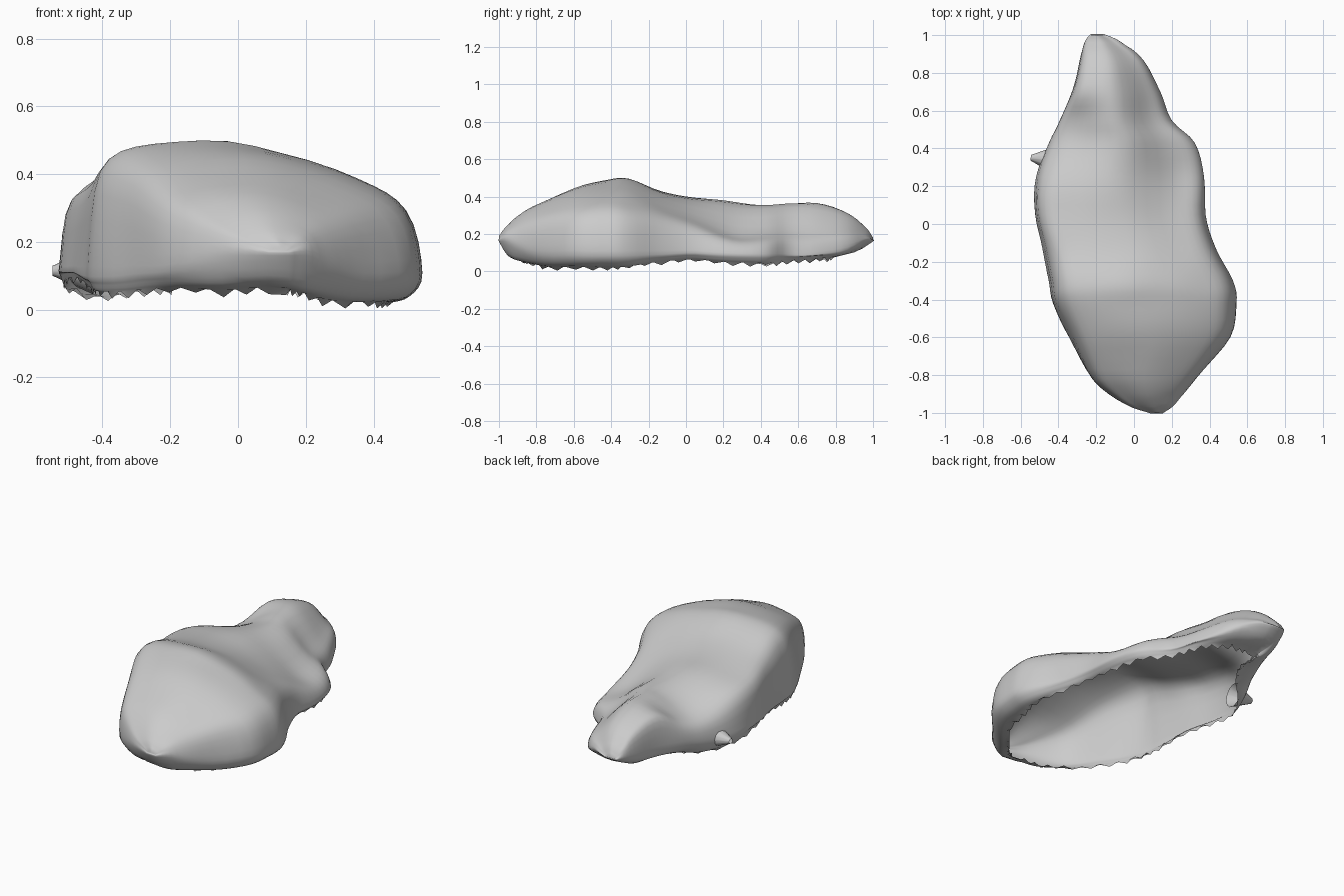
import bpy, bmesh, random
from mathutils import Vector, noise

if "Cube" in bpy.data.objects:
    bpy.data.objects.remove(bpy.data.objects["Cube"])

random.seed(4)

# Cross-sections: y, left x, right x, height at left / middle / right, rim height
STATIONS = [
    (-1.00, 0.09, 0.15, 0.18, 0.19, 0.18, 0.06),
    (-0.95, -0.05, 0.22, 0.235, 0.25, 0.23, 0.05),
    (-0.82, -0.22, 0.33, 0.325, 0.345, 0.30, 0.03),
    (-0.60, -0.34, 0.51, 0.43, 0.44, 0.36, 0.015),
    (-0.42, -0.43, 0.545, 0.485, 0.475, 0.385, 0.015),
    (-0.30, -0.45, 0.525, 0.485, 0.48, 0.38, 0.025),
    (-0.13, -0.48, 0.43, 0.42, 0.42, 0.34, 0.05),
    (0.05, -0.525, 0.38, 0.38, 0.385, 0.28, 0.055),
    (0.25, -0.515, 0.37, 0.345, 0.365, 0.21, 0.04),
    (0.43, -0.45, 0.32, 0.29, 0.355, 0.21, 0.035),
    (0.55, -0.39, 0.20, 0.30, 0.36, 0.225, 0.05),
    (0.70, -0.33, 0.14, 0.35, 0.355, 0.22, 0.06),
    (0.86, -0.29, 0.05, 0.30, 0.305, 0.22, 0.065),
    (0.96, -0.26, -0.07, 0.225, 0.235, 0.20, 0.08),
    (1.00, -0.23, -0.16, 0.17, 0.18, 0.17, 0.09),
]


def ramp(v, a, b):
    return min(1.0, max(0.0, (v - a) / (b - a)))


def section(y, xl, xr, zl, zm, zr, zb):
    """Open arch from the left rim over the top to the right rim."""
    w = xr - xl
    tip = ramp(abs(y), 0.8, 0.96)
    rear = ramp(y, 0.1, 0.3) * (1 - tip)      # lower, gentler flanks behind the saddle
    left = 0.13 + 0.03 * tip
    right = 0.11 + 0.05 * tip - 0.02 * rear
    tuck = (0.22 if y > 0 else 0.13) * abs(y) ** 4
    in_l = 0.02 + 0.26 * ramp(y, 0.35, 0.65)  # tail is undercut on the left
    in_r = 0.04 + 0.11 * ramp(-y, 0.15, 0.5)  # boulder is undercut on the right
    lb = zb + 0.035 * (1 - tip) * ramp(-y, -0.4, 0)
    fl = 0.78 - 0.2 * ramp(y, 0.2, 0.4) * (1 - ramp(y, 0.5, 0.7))
    fr = 0.66 - 0.14 * rear
    mid = 1 - 0.4 * tuck
    pts = [(in_l, lb, 1 - tuck), (0.35 * in_l, lb + 0.025, mid), (0.0, left, 1),
           (0.04, left + fl * (zl - left), 1), (0.20, zl, 1), (0.5, zm, 1),
           (0.80, zr, 1), (0.95, right + fr * (zr - right), 1),
           (1.0, right, 1), (1 - 0.35 * in_r, zb + 0.02, mid), (1 - in_r, zb, 1 - tuck)]
    return [Vector((xl + f * w, y * s, z)) for f, z, s in pts]


def smooth_path(pts, n):
    """Catmull-Rom resampling with n steps per span."""
    p = [2 * pts[0] - pts[1]] + pts + [2 * pts[-1] - pts[-2]]
    out = []
    for i in range(1, len(p) - 2):
        a, b, c, d = p[i - 1:i + 3]
        for k in range(n):
            t = k / n
            out.append(0.5 * (2 * b + (c - a) * t + (2 * a - 5 * b + 4 * c - d) * t * t
                              + (3 * b - a - 3 * c + d) * t ** 3))
    return out + [pts[-1].copy()]


def make_object(name, bm):
    me = bpy.data.meshes.new(name)
    bm.to_mesh(me)
    bm.free()
    me.shade_smooth()
    ob = bpy.data.objects.new(name, me)
    bpy.context.collection.objects.link(ob)
    return ob


# Rock shell: loft the sections, roughen, and break the lower rim
arches = [smooth_path(section(*s), 4) for s in STATIONS]
columns = [smooth_path(list(c), 4) for c in zip(*arches)]
bm = bmesh.new()
grid = []
for ci, col in enumerate(columns):
    rim = ci in (0, len(columns) - 1)
    row = []
    for k, p in enumerate(col):
        q = p.copy()
        if abs(p.y) < 0.94:
            q += noise.noise_vector(p * 5) * 0.007
        if rim:
            q.z += (0.012 if k % 2 else -0.012) + random.uniform(-0.006, 0.006)
        q.z = max(q.z, 0.0)
        row.append(bm.verts.new(q))
    grid.append(row)
for a, b in zip(grid, grid[1:]):
    for k in range(len(a) - 1):
        bm.faces.new((a[k], b[k], b[k + 1], a[k + 1]))
# Close the two narrow tips with a strip of quads
n = len(grid)
for end in (0, -1):
    for i in range(n // 2):
        loop = [grid[i][end], grid[i + 1][end], grid[n - 2 - i][end], grid[n - 1 - i][end]]
        loop = list(dict.fromkeys(loop))
        if len(loop) > 2:
            bm.faces.new(loop)
bmesh.ops.recalc_face_normals(bm, faces=bm.faces)
if sum(f.normal.z * f.calc_area() for f in bm.faces) < 0:
    bmesh.ops.reverse_faces(bm, faces=bm.faces)
make_object("rock_shell", bm)

# Small blunt spur low on the left side
bm = bmesh.new()
bmesh.ops.create_cone(bm, cap_ends=False, segments=12, radius1=0.07, radius2=0.015, depth=0.12)
spur = make_object("rock_spur", bm)
spur.location = (-0.487, 0.345, 0.115)
spur.rotation_euler = Vector((-1, 0.1, 0)).to_track_quat('Z', 'Y').to_euler()
